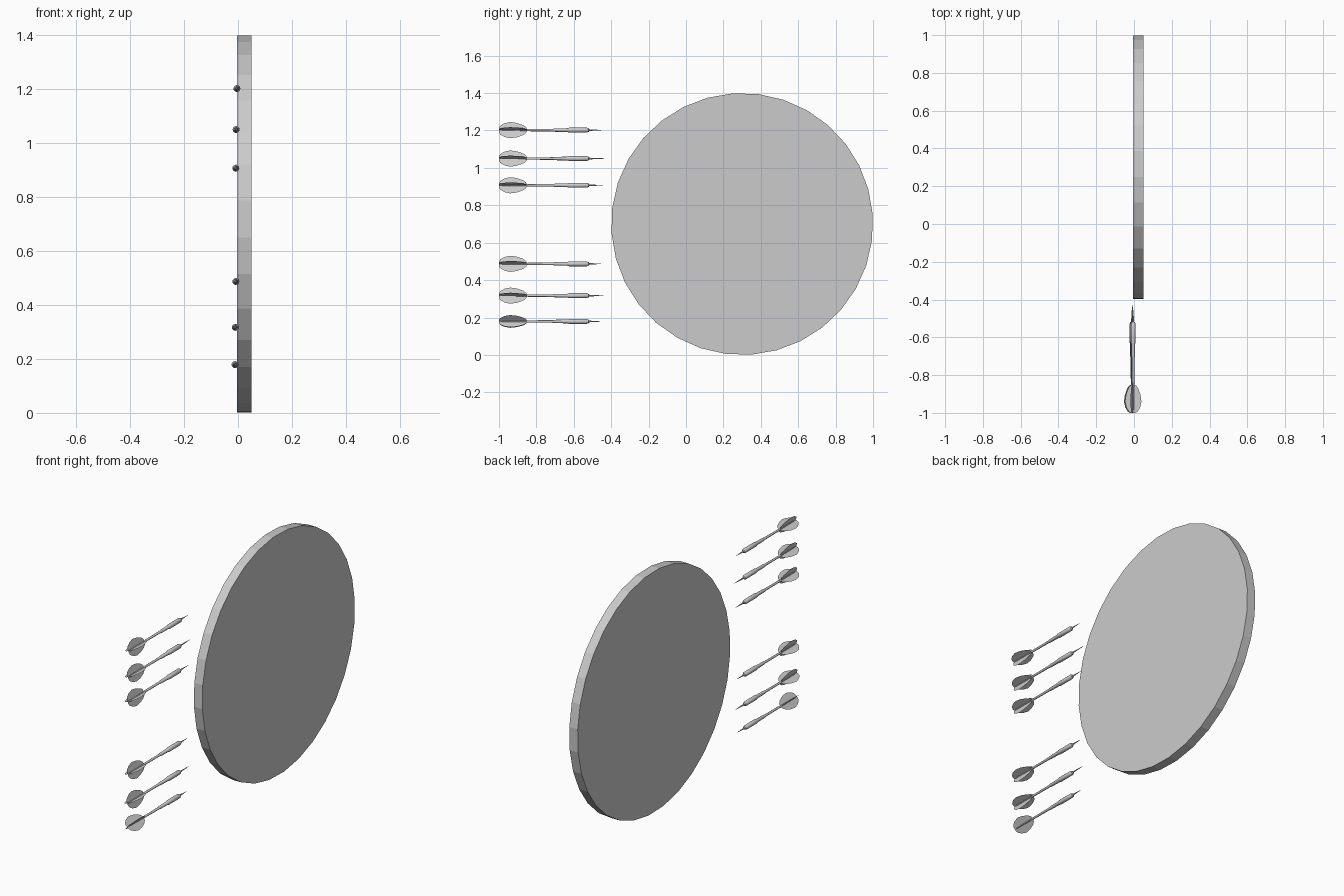
import bpy, bmesh
from math import cos, sin, pi, radians

if "Cube" in bpy.data.objects:
    bpy.data.objects.remove(bpy.data.objects["Cube"])


def make(name, verts, faces, smooth=False):
    me = bpy.data.meshes.new(name)
    me.from_pydata(verts, [], faces)
    bm = bmesh.new()
    bm.from_mesh(me)
    bmesh.ops.recalc_face_normals(bm, faces=bm.faces)
    bm.to_mesh(me)
    bm.free()
    ob = bpy.data.objects.new(name, me)
    bpy.context.collection.objects.link(ob)
    if smooth:
        bpy.context.view_layer.objects.active = ob
        ob.select_set(True)
        bpy.ops.object.shade_smooth_by_angle(angle=radians(30))
        ob.select_set(False)
    return ob


def board():
    # 32-sided disc with its axis along x
    n, r, cy, cz = 32, 0.7, 0.3, 0.7
    verts = []
    for x in (-0.004, 0.05):
        for i in range(n):
            a = radians(94.1) + 2 * pi * i / n
            verts.append((x, cy + r * cos(a), cz + r * sin(a)))
    faces = [list(range(n)), list(range(n, 2 * n))]
    faces += [(i, (i + 1) % n, n + (i + 1) % n, n + i) for i in range(n)]
    make("board", verts, faces)


# dart body profile: (y, radius)
BODY = [(-0.985, 0.003), (-0.86, 0.004), (-0.845, 0.006), (-0.71, 0.007),
        (-0.70, 0.009), (-0.635, 0.010), (-0.625, 0.013), (-0.53, 0.013),
        (-0.52, 0.009), (-0.517, 0.0045)]
# flight half outline: (y, half width)
LEAF = [(-1.0, 0.012), (-0.993, 0.025), (-0.97, 0.039), (-0.94, 0.046),
        (-0.905, 0.041), (-0.87, 0.028), (-0.855, 0.016), (-0.85, 0.004)]


def dart(idx, x, z, tip, roll):
    # turned body ending in a needle point
    n = 12
    profile = BODY + [(tip, 0.0008)]
    verts = [(x + r * cos(2 * pi * i / n), y, z + r * sin(2 * pi * i / n))
             for y, r in profile for i in range(n)]
    faces = [(k * n + i, k * n + (i + 1) % n, (k + 1) * n + (i + 1) % n, (k + 1) * n + i)
             for k in range(len(profile) - 1) for i in range(n)]
    faces += [list(range(n)), list(range(len(verts) - n, len(verts)))]
    make(f"dart_body_{idx}", verts, faces, True)
    # two crossed thin flight blades
    outline = LEAF + [(y, -w) for y, w in reversed(LEAF)]
    for b in range(2):
        a = radians(roll + 90 * b)
        v = [(x + w * cos(a), y, z + w * sin(a)) for y, w in outline]
        make(f"dart_flight_{idx}_{b + 1}", v, [list(range(len(v)))])


board()
# x, z, tip y, roll in degrees
DARTS = [(-0.004, 1.202, -0.455, 20), (-0.007, 1.05, -0.43, 20),
         (-0.008, 0.907, -0.445, 20), (-0.008, 0.487, -0.455, 20),
         (-0.010, 0.317, -0.44, 20), (-0.011, 0.179, -0.455, -42)]
for i, d in enumerate(DARTS):
    dart(i + 1, *d)
